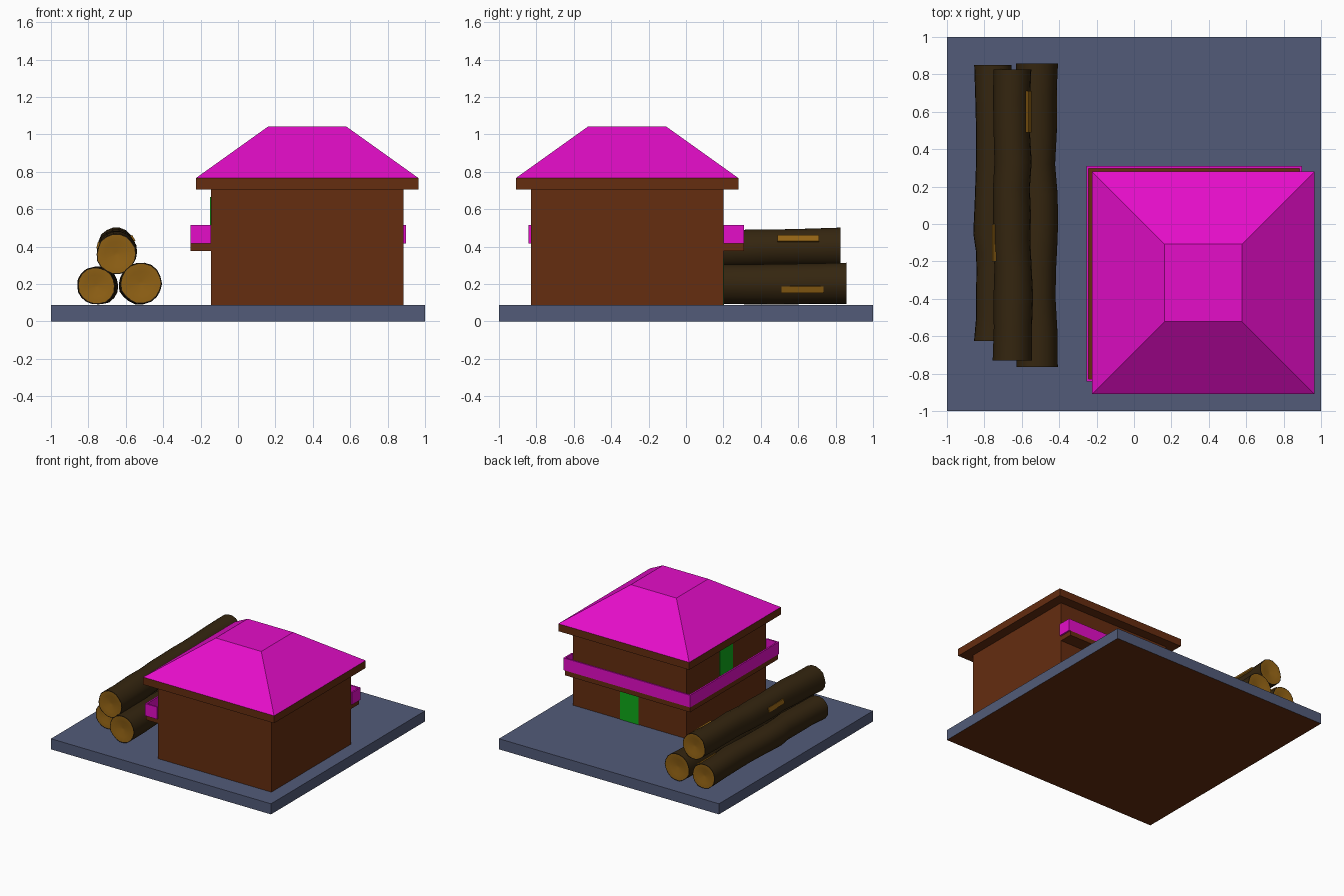
import bpy, bmesh, math, random
from mathutils import Vector

if "Cube" in bpy.data.objects:
    bpy.data.objects.remove(bpy.data.objects["Cube"])

random.seed(4)

def mat(name, rgb):
    m = bpy.data.materials.new(name)
    m.diffuse_color = (*rgb, 1)
    m.use_nodes = True
    m.node_tree.nodes["Principled BSDF"].inputs["Base Color"].default_value = m.diffuse_color
    return m

PINK = mat("pink", (0.78, 0.004, 0.58))
BROWN = mat("brown", (0.13, 0.026, 0.005))
BLUE = mat("slate_blue", (0.085, 0.105, 0.19))
BARK = mat("bark", (0.035, 0.019, 0.005))
WOOD = mat("cut_wood", (0.28, 0.12, 0.007))
GREEN = mat("green", (0.005, 0.4, 0.01))

def finish(name, bm, *mats):
    bmesh.ops.recalc_face_normals(bm, faces=bm.faces)
    me = bpy.data.meshes.new(name)
    bm.to_mesh(me)
    bm.free()
    for m in mats:
        me.materials.append(m)
    ob = bpy.data.objects.new(name, me)
    bpy.context.collection.objects.link(ob)
    return ob

def frustum(name, lo, hi, m, inset=0.0, under=None):
    """Box from lo to hi, top shrunk by inset; optional underside material."""
    bm = bmesh.new()
    rings = []
    for z, i in ((lo[2], 0), (hi[2], inset)):
        rings.append([bm.verts.new(p) for p in (
            (lo[0] + i, lo[1] + i, z), (hi[0] - i, lo[1] + i, z),
            (hi[0] - i, hi[1] - i, z), (lo[0] + i, hi[1] - i, z))])
    a, b = rings
    bottom = bm.faces.new(a[::-1])
    bm.faces.new(b)
    for k in range(4):
        n = (k + 1) % 4
        bm.faces.new((a[k], a[n], b[n], b[k]))
    if under:
        bottom.material_index = 1
    return finish(name, bm, m, *([under] if under else []))

# Ground slab
frustum("base_slab", (-1, -1, 0), (1, 1, 0.087), BLUE, under=BROWN)

# House body, eaves and truncated hip roof
X0, X1, Y0, Y1 = -0.145, 0.885, -0.83, 0.20
frustum("house_walls", (X0, Y0, 0.087), (X1, Y1, 0.72), BROWN)
frustum("eaves", (-0.225, -0.91, 0.705), (0.965, 0.28, 0.766), BROWN)
frustum("roof", (-0.225, -0.91, 0.766), (0.965, 0.28, 1.043), PINK, inset=0.388)

# Balcony floor around the left and back sides
XB, YB, T = -0.255, 0.31, 0.013
FZ, RZ = 0.415, 0.515
frustum("balcony_floor_left", (XB, Y0, 0.376), (X0, YB, FZ), BROWN)
frustum("balcony_floor_back", (X0, Y1, 0.376), (X1, YB, FZ), BROWN)

# Balcony railing panels, with closed ends
frustum("railing_left", (XB, Y0 - T, FZ), (XB + T, YB, RZ), PINK)
frustum("railing_back", (XB + T, YB - T, FZ), (X1 + T, YB, RZ), PINK)
frustum("railing_end_front", (XB + T, Y0 - T, FZ), (X0, Y0, RZ), PINK)
frustum("railing_end_right", (X1, Y1, FZ), (X1 + T, YB - T, RZ), PINK)

# Doors
frustum("ground_door", (0.29, Y1, 0.087), (0.455, Y1 + 0.004, 0.335), GREEN)
frustum("balcony_door", (X0 - 0.004, -0.40, FZ), (X0, -0.23, 0.665), GREEN)

def log(name, path, sides=18, rings=11):
    """Wobbly trunk along (x, y, z, radius) stations with recessed cut ends."""
    def at(t):
        f = t * (len(path) - 1)
        i = min(int(f), len(path) - 2)
        return Vector(path[i]).lerp(Vector(path[i + 1]), f - i)
    bm = bmesh.new()
    wob = [random.uniform(-0.003, 0.003) for _ in range(sides)]
    def ring(c, scale=1.0, dy=0.0):
        return [bm.verts.new((c[0] + (c[3] + wob[k]) * scale * math.cos(k * math.tau / sides),
                              c[1] + dy,
                              c[2] + (c[3] + wob[k]) * scale * math.sin(k * math.tau / sides)))
                for k in range(sides)]
    def bridge(a, b, mi):
        for k in range(sides):
            n = (k + 1) % sides
            bm.faces.new((a[k], a[n], b[n], b[k])).material_index = mi
    body = []
    for r in range(rings):
        c = at(r / (rings - 1))
        if 0 < r < rings - 1:
            c[0] += random.uniform(-0.005, 0.005)
            c[3] += random.uniform(-0.003, 0.003)
        body.append(ring(c))
    for a, b in zip(body, body[1:]):
        bridge(a, b, 0)
    # Bark rim, cut face and shallow hollow at each end
    for outer, c, s in ((body[0], at(0), 1), (body[-1], at(1), -1)):
        rim = ring(c, 0.95)
        cut = ring(c, 0.6, 0.004 * s)
        core = ring(c, 0.1, 0.014 * s)
        bridge(outer, rim, 0)
        bridge(rim, cut, 1)
        bridge(cut, core, 1)
        bm.faces.new(core).material_index = 1
    ob = finish(name, bm, BARK, WOOD)
    bpy.ops.object.select_all(action='DESELECT')
    ob.select_set(True)
    bpy.context.view_layer.objects.active = ob
    bpy.ops.object.shade_smooth_by_angle(angle=math.radians(35))

def patch(name, x, z, r, deg, y0, y1):
    """Thin strip of bare wood where bark has come off."""
    ob = frustum(name, (-0.006, (y0 - y1) / 2, -0.018), (0.006, (y1 - y0) / 2, 0.018), WOOD)
    a = math.radians(deg)
    ob.location = (x + r * math.cos(a), (y0 + y1) / 2, z + r * math.sin(a))
    ob.rotation_euler = (0, -a, 0)

# Stacked logs
log("log_left", [(-0.757, -0.625, 0.19, 0.100), (-0.742, -0.3, 0.19, 0.098),
                 (-0.76, -0.05, 0.19, 0.101), (-0.745, 0.4, 0.193, 0.101),
                 (-0.755, 0.85, 0.19, 0.101)])
log("log_right", [(-0.52, -0.765, 0.203, 0.110), (-0.53, -0.3, 0.2, 0.108),
                  (-0.515, 0.0, 0.2, 0.108), (-0.53, 0.4, 0.197, 0.109),
                  (-0.52, 0.857, 0.204, 0.111)])
log("log_top", [(-0.65, -0.73, 0.36, 0.107), (-0.642, -0.3, 0.375, 0.104),
                (-0.655, 0.05, 0.38, 0.104), (-0.65, 0.4, 0.39, 0.101),
                (-0.65, 0.825, 0.397, 0.103)])

# Bare patches on the logs
patch("bare_patch_top_right", -0.65, 0.393, 0.101, 30, 0.49, 0.71)
patch("bare_patch_top_left", -0.65, 0.38, 0.101, 165, -0.2, 0.0)
patch("bare_patch_right", -0.525, 0.2, 0.108, -16, 0.51, 0.735)
patch("bare_patch_left", -0.753, 0.19, 0.099, 55, 0.62, 0.83)
